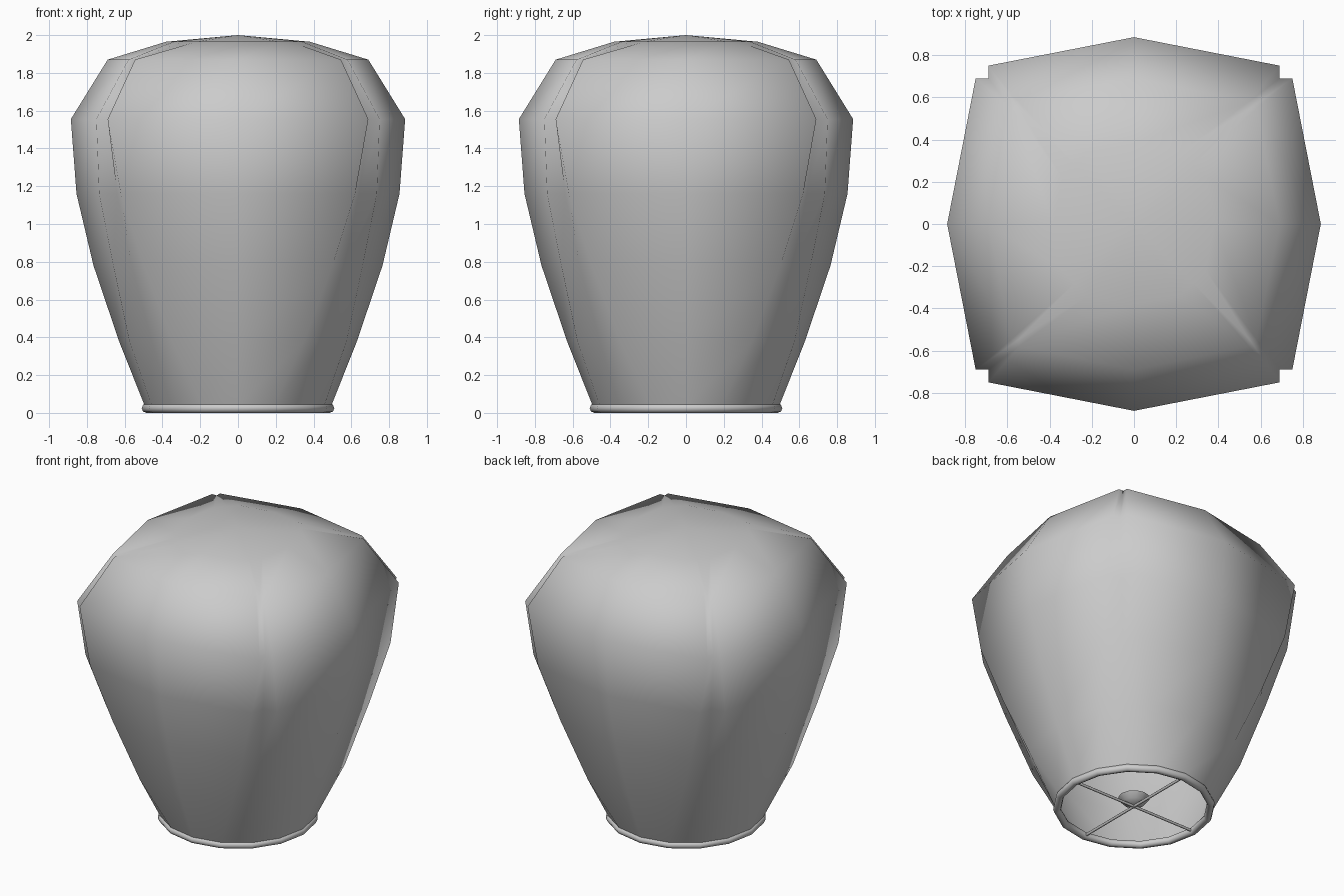
import bpy, bmesh, math
from mathutils import Vector

if "Cube" in bpy.data.objects:
    bpy.data.objects.remove(bpy.data.objects["Cube"])


def new_object(name, bm):
    bmesh.ops.recalc_face_normals(bm, faces=bm.faces[:])
    for f in bm.faces:
        f.smooth = True
    me = bpy.data.meshes.new(name)
    bm.to_mesh(me)
    bm.free()
    ob = bpy.data.objects.new(name, me)
    bpy.context.collection.objects.link(ob)
    return ob


def loft(name, rings, tip, start_cap=False):
    """Join closed rings of equal length, ending in a single tip point."""
    bm = bmesh.new()
    loops = [[bm.verts.new(p) for p in ring] for ring in rings]
    n = len(loops[0])
    for a, b in zip(loops, loops[1:]):
        for i in range(n):
            bm.faces.new((a[i], a[(i + 1) % n], b[(i + 1) % n], b[i]))
    top = bm.verts.new(tip)
    for i in range(n):
        bm.faces.new((loops[-1][i], loops[-1][(i + 1) % n], top))
    if start_cap:
        bm.faces.new(loops[0])
    return new_object(name, bm)


def panel_ring(z, mid, ex, ey, diag):
    """Four paper panels: middle, two edges, and the seam point at the corner."""
    quarter = [(0, -mid), (ex, -ey), (diag, -diag), (ey, -ex)]
    pts = []
    for k in range(4):
        c, s = round(math.cos(k * math.pi / 2)), round(math.sin(k * math.pi / 2))
        pts += [(x * c - y * s, x * s + y * c, z) for x, y in quarter]
    return pts


def circle(z, r, n):
    return [(r * math.cos(2 * math.pi * i / n), r * math.sin(2 * math.pi * i / n), z)
            for i in range(n)]


# Paper envelope: height, panel middle, panel edge x and y, seam corner
levels = [
    (0.04, 0.495, 0.19, 0.457, 0.35),
    (0.38, 0.63, 0.35, 0.575, 0.455),
    (0.78, 0.765, 0.50, 0.66, 0.565),
    (1.16, 0.855, 0.62, 0.735, 0.64),
    (1.555, 0.885, 0.69, 0.75, 0.69),
    (1.87, 0.69, 0.545, 0.58, 0.545),
    (1.965, 0.38, 0.22, 0.34, 0.28),
]
loft("paper_envelope", [panel_ring(*l) for l in levels], (0, 0, 2.0))

# Base hoop
bpy.ops.mesh.primitive_torus_add(major_segments=16, minor_segments=8,
                                 major_radius=0.485, minor_radius=0.025,
                                 location=(0, 0, 0.025))
hoop = bpy.context.object
hoop.name = "base_hoop"
bpy.ops.object.shade_smooth()

# Crossed support wires
for name, rot in (("wire_x", (0, math.pi / 2, 0)), ("wire_y", (math.pi / 2, 0, 0))):
    bpy.ops.mesh.primitive_cylinder_add(vertices=8, radius=0.009, depth=0.96,
                                        location=(0, 0, 0.025), rotation=rot)
    bpy.context.object.name = name
    bpy.ops.object.shade_smooth_by_angle(angle=math.radians(50))

# Fuel cup resting on the wires
cup = loft("fuel_cup", [circle(0.085, 0.10, 12), circle(0.05, 0.07, 12)],
           (0, 0, 0.02), start_cap=True)
cup.data.polygons[len(cup.data.polygons) - 1].use_smooth = False
